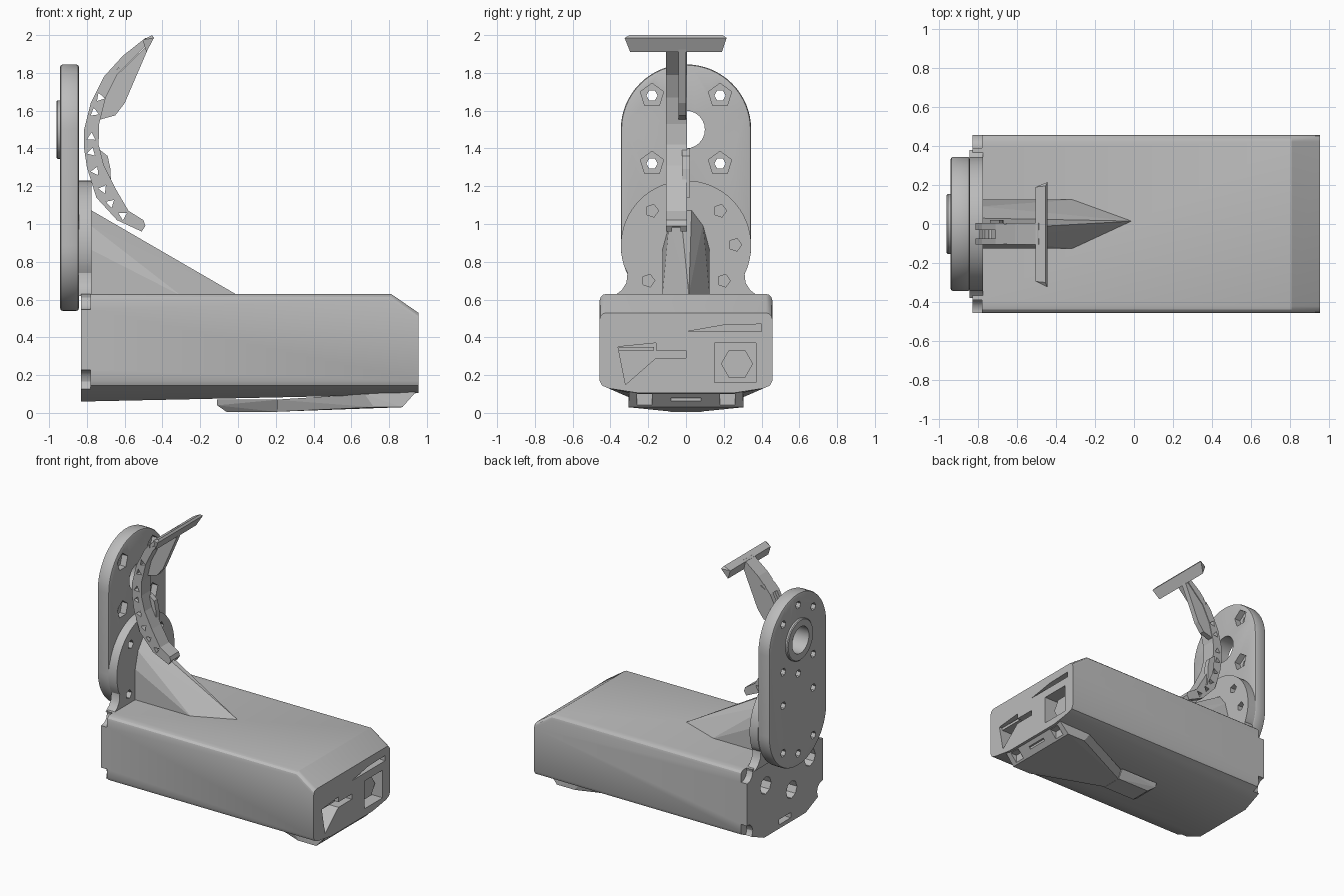
import bpy, bmesh
from math import sin, cos, pi, radians
from mathutils import Vector

old = bpy.data.objects.get("Cube")
if old:
    bpy.data.objects.remove(old, do_unlink=True)

GREY = (0.5, 0.5, 0.5, 1)
mat = bpy.data.materials.new("plain_grey")
mat.use_nodes = True
mat.diffuse_color = GREY
mat.node_tree.nodes["Principled BSDF"].inputs["Base Color"].default_value = GREY


def finish(bm, name):
    bmesh.ops.recalc_face_normals(bm, faces=bm.faces)
    mesh = bpy.data.meshes.new(name)
    bm.to_mesh(mesh)
    bm.free()
    mesh.materials.append(mat)
    ob = bpy.data.objects.new(name, mesh)
    bpy.context.collection.objects.link(ob)
    return ob


def prisms(name, parts, axis):
    """Extrude (outline, start, end) parts along x (outline y,z) or y (outline x,z)."""
    bm = bmesh.new()
    for outline, a, b in parts:
        place = (lambda u, v, t: (t, u, v)) if axis == "x" else (lambda u, v, t: (u, t, v))
        lo = [bm.verts.new(place(u, v, a)) for u, v in outline]
        hi = [bm.verts.new(place(u, v, b)) for u, v in outline]
        bm.faces.new(lo)
        bm.faces.new(hi)
        for i in range(len(lo)):
            j = (i + 1) % len(lo)
            bm.faces.new((lo[i], lo[j], hi[j], hi[i]))
    return finish(bm, name)


def hull(name, points):
    bm = bmesh.new()
    for p in points:
        bm.verts.new(p)
    bmesh.ops.convex_hull(bm, input=bm.verts)
    bmesh.ops.dissolve_limit(bm, angle_limit=radians(1), verts=bm.verts, edges=bm.edges)
    return finish(bm, name)


def ring(u, v, r, n=6, start=0.0, sweep=2 * pi):
    return [(u + r * cos(start + sweep * i / n), v + r * sin(start + sweep * i / n)) for i in range(n)]


def rect(u0, v0, u1, v1):
    return [(u0, v0), (u1, v0), (u1, v1), (u0, v1)]


def bake(ob):
    """Apply all modifiers of an object."""
    bpy.context.view_layer.update()
    deps = bpy.context.evaluated_depsgraph_get()
    ob.data = bpy.data.meshes.new_from_object(ob.evaluated_get(deps))
    ob.modifiers.clear()


def cut(ob, parts, axis):
    cutter = prisms("cutter", parts, axis)
    cutter.hide_render = True
    mod = ob.modifiers.new("cut", "BOOLEAN")
    mod.operation, mod.solver, mod.object = "DIFFERENCE", "EXACT", cutter
    bake(ob)
    bpy.data.objects.remove(cutter, do_unlink=True)


def bevel(ob, width, segments=1, angle=40):
    mod = ob.modifiers.new("bevel", "BEVEL")
    mod.width, mod.segments, mod.angle_limit = width, segments, radians(angle)
    bake(ob)


def smooth(ob, angle=30):
    bpy.ops.object.select_all(action="DESELECT")
    ob.select_set(True)
    bpy.context.view_layer.objects.active = ob
    bpy.ops.object.shade_smooth_by_angle(angle=radians(angle))


# Main housing: rounded box section, keel-shaped below, sloped at the far end
def section(x, top, keel, r=0.035):
    pts = []
    for s in (-1, 1):
        for k in range(4):
            a = k * pi / 6
            pts.append((x, s * (0.457 - r + r * cos(a)), top - r + r * sin(a)))
        pts += [(x, s * 0.457, 0.17), (x, s * 0.445, 0.145), (x, s * 0.41, 0.13), (x, s * 0.25, keel)]
    return pts


body = hull("main_housing", section(-0.83, 0.63, 0.06) + section(0.81, 0.63, 0.095) + section(0.955, 0.53, 0.105))

# Ports in the far end
port = [(-0.36, 0.35), (-0.16, 0.37), (-0.16, 0.33), (0, 0.33), (0, 0.29), (-0.16, 0.29), (-0.32, 0.15)]
slot = [(0, 0.43), (0.4, 0.43), (0.4, 0.47), (0.2, 0.465)]
cut(body, [(port, 0.8, 1), (slot, 0.85, 1), (rect(0.15, 0.16, 0.37, 0.37), 0.75, 1)], "x")

# Corner screw recesses and round openings in the near end
corners = [(ring(s * 0.45, z, 0.065, 12), -0.9, -0.78) for s in (-1, 1) for z in (0.165, 0.61)]
openings = [(ring(y, z, 0.065, 8), -0.9, -0.7) for y, z in ((0.23, 0.45), (-0.08, 0.3), (-0.3, 0.46))]
cut(body, corners + openings + [(rect(-0.07, 0.09, 0.07, 0.13), -0.9, -0.75)], "x")
smooth(body)

# Blocks sitting inside the ports
prisms("port_block", [(ring(0.27, 0.26, 0.085, 6), 0.74, 0.9)], "x")
prisms("port_ledge", [(rect(-0.36, 0.33, -0.17, 0.35), 0.78, 0.93)], "x")

# Underside: wedge spreading to the end bar, and a centre tab
wedge = hull("underside_wedge", [p for s in (-1, 1) for p in (
    (0.945, s * 0.3, 0.115), (0.87, s * 0.305, 0.03), (0.72, s * 0.305, 0.03), (0.67, s * 0.305, 0.1),
    (0.2, s * 0.07, 0.006), (0.2, s * 0.1, 0.07))])
cut(wedge, [(rect(0.88, z, 1, 0.1), s * 0.18, s * 0.26) for s in (-1, 1) for z in (0.02,)]
    + [(rect(0.9, 0.02, 1, 0.08), -0.08, 0.08)], "y")
hull("underside_tab", [(x, s * y, z) for s in (-1, 1) for x, y, z in (
    (-0.11, 0.12, 0.07), (-0.11, 0.11, 0.04), (-0.06, 0.08, 0.005), (0.21, 0.08, 0.005), (0.21, 0.12, 0.07))])

# Tall round-ended plate
R, LOW, HIGH = 0.345, 0.885, 1.5
N = 32
stadium = ring(0, HIGH, R, N, 0, pi) + [(-R, HIGH)] + ring(0, LOW, R, N, pi, pi) + [(R, LOW)]
plate = prisms("tall_plate", [(stadium, -0.942, -0.842)], "x")
bevel(plate, 0.014, 2)
boss = prisms("plate_boss", [(ring(0, HIGH, 0.155, 32), -0.962, -0.93)], "x")
bevel(boss, 0.006)
bore = [(ring(0, HIGH, 0.1, 24), -1, -0.8)]
cut(plate, bore, "x")
cut(boss, bore, "x")
quad = [(s * 0.18, HIGH + t * 0.18) for s in (-1, 1) for t in (-1, 1)]
cut(plate, [(ring(y, z, 0.065, 5, pi / 2), -0.89, -0.8) for y, z in quad], "x")
cut(plate, [(ring(y, z, 0.03, 6), -1, -0.8) for y, z in quad], "x")
screws = [(0, HIGH + 0.26), (0, HIGH - 0.26), (0, LOW - 0.25)]
screws += [(s * 0.18, LOW + t * 0.18) for s in (-1, 1) for t in (-1, 1)]
cut(plate, [(ring(y, z, 0.03, 6), -1, -0.9) for y, z in screws], "x")
smooth(plate)
smooth(boss)

# Round mounting flange standing on the housing
foot = [(-0.31, 0.74), (-0.315, 0.69), (-0.34, 0.65), (-0.38, 0.62)]
flange_outline = ring(0, LOW, R, 40, -0.42, pi + 0.84) + foot + [(-y, z) for y, z in reversed(foot)]
flange = prisms("mounting_flange", [(flange_outline, -0.845, -0.775)], "x")
cut(flange, [(ring(y, z, 0.035, 5), -0.83, -0.7) for y, z in (
    (-0.18, 1.07), (0.18, 1.07), (0.26, 0.89), (-0.2, 0.7), (0.2, 0.7))], "x")
smooth(flange)

# Tapered gusset between flange and housing
hull("gusset", [p for s in (-1, 1) for p in (
    (-0.79, s * 0.125, 0.6), (-0.3, s * 0.125, 0.62), (-0.79, s * 0.125, 0.87),
    (-0.79, s * 0.09, 1.0), (-0.79, s * 0.03, 1.08))] + [(-0.005, 0.015, 0.625)])

# Curved hook: two pierced side rails joined by a recessed web
outer = [(-0.49, 1.985), (-0.61, 1.89), (-0.71, 1.78), (-0.78, 1.64), (-0.815, 1.5), (-0.815, 1.4),
         (-0.8, 1.3), (-0.75, 1.14), (-0.64, 1.02), (-0.51, 0.96)]
inner = [(-0.49, 0.99), (-0.5, 1.02), (-0.58, 1.07), (-0.65, 1.19), (-0.71, 1.31), (-0.738, 1.42),
         (-0.735, 1.53), (-0.70, 1.67), (-0.64, 1.79), (-0.46, 1.97)]
arc = outer + inner
holes = [(-0.655, 1.825), (-0.73, 1.67), (-0.76, 1.59), (-0.776, 1.46), (-0.776, 1.38),
         (-0.755, 1.28), (-0.715, 1.185), (-0.675, 1.11), (-0.61, 1.045)]
pierce = [(ring(x, z, 0.026, 3, i * 1.9), -0.3, 0.2) for i, (x, z) in enumerate(holes)]
centre = Vector((-0.3, 1.48))
core = [tuple(Vector(p).lerp(centre, 0.04)) for p in outer] + inner
for name, outline, a, b in (("hook_rail_right", arc, -0.105, -0.075), ("hook_rail_left", arc, -0.03, 0.005),
                            ("hook_web", core, -0.076, -0.029)):
    cut(prisms(name, [(outline, a, b)], "y"), pierce, "y")

# Stiffening fins inside the curve
prisms("upper_fin", [([(-0.46, 1.965), (-0.6, 1.64), (-0.65, 1.575), (-0.74, 1.55), (-0.7, 1.67), (-0.64, 1.79)],
                      -0.04, 0.0)], "y")
prisms("lower_fin", [([(-0.74, 1.4), (-0.69, 1.36), (-0.675, 1.29), (-0.67, 1.14), (-0.72, 1.25)],
                      -0.02, 0.02)], "y")

# Crossbar with pointed ends, and the cap of the hook leading to it
hull("crossbar", [(x, y, z) for x, z, ya, yb in (
    (-0.505, 1.975, -0.295, 0.19), (-0.455, 2.0, -0.3, 0.195),
    (-0.445, 1.985, -0.325, 0.215), (-0.485, 1.91, -0.295, 0.19)) for y in (ya, yb)])
prisms("hook_cap", [([(-0.49, 1.985), (-0.61, 1.89), (-0.71, 1.78), (-0.69, 1.77), (-0.6, 1.86), (-0.48, 1.955)],
                     -0.1, 0.0)], "y")
